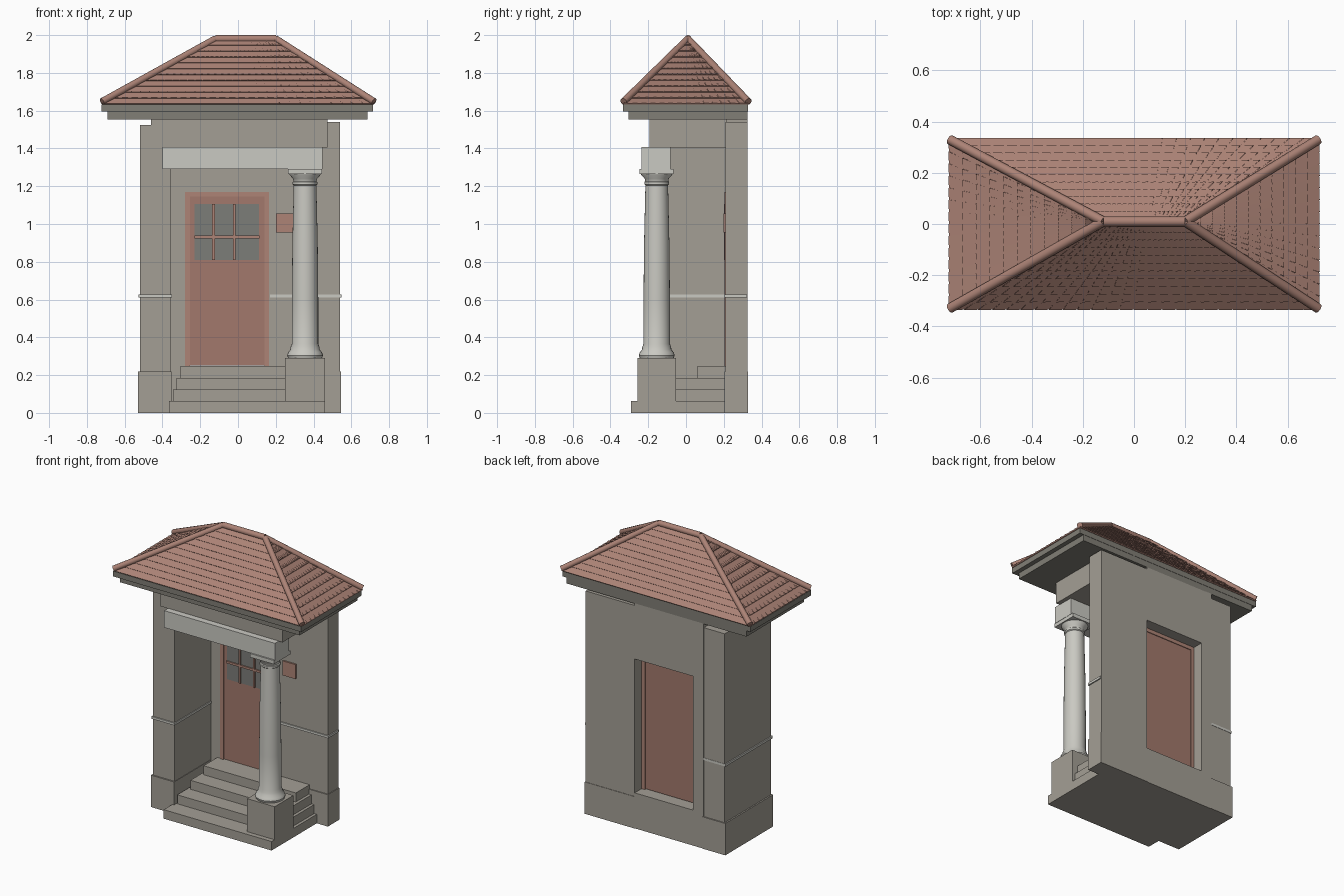
import bpy, bmesh, math
from mathutils import Vector

cube = bpy.data.objects.get("Cube")
if cube:
    bpy.data.objects.remove(cube, do_unlink=True)


def material(name, r, g, b):
    m = bpy.data.materials.new(name)
    m.use_nodes = True
    m.diffuse_color = (r, g, b, 1)
    m.node_tree.nodes["Principled BSDF"].inputs["Base Color"].default_value = (r, g, b, 1)
    return m


STONE = material("warm grey stone", .37, .345, .30)
TRIM = material("pale stone trim", .59, .585, .54)
EAVE = material("dark grey eaves", .22, .21, .18)
TILE = material("terracotta tile", .41, .225, .18)
DOOR = material("painted red wood", .36, .19, .15)
FRAME = material("light red frame", .42, .23, .18)
GLASS = material("grey glass", .20, .205, .19)


def finish(name, bm, mat):
    bmesh.ops.recalc_face_normals(bm, faces=bm.faces)
    mesh = bpy.data.meshes.new(name)
    bm.to_mesh(mesh)
    bm.free()
    mesh.materials.append(mat)
    ob = bpy.data.objects.new(name, mesh)
    bpy.context.collection.objects.link(ob)
    return ob


def smooth(ob):
    bpy.ops.object.select_all(action='DESELECT')
    ob.select_set(True)
    bpy.context.view_layer.objects.active = ob
    bpy.ops.object.shade_smooth_by_angle(angle=math.radians(35))


def box(name, x, y, z, mat):
    bm = bmesh.new()
    bmesh.ops.create_cube(bm, size=1)
    for v in bm.verts:
        for i, (lo, hi) in enumerate((x, y, z)):
            v.co[i] = lo if v.co[i] < 0 else hi
    return finish(name, bm, mat)


def rod(name, a, b, radius, mat):
    a, b = Vector(a), Vector(b)
    bm = bmesh.new()
    bmesh.ops.create_cone(bm, cap_ends=True, segments=12, radius1=radius,
                          radius2=radius, depth=(b - a).length)
    turn = (b - a).to_track_quat('Z', 'Y')
    for v in bm.verts:
        v.co = turn @ v.co + (a + b) / 2
    smooth(finish(name, bm, mat))


def lathe(name, centre, profile, mat, n=28):
    bm = bmesh.new()
    rings = [[bm.verts.new((centre[0] + r * math.cos(math.tau * k / n),
                            centre[1] + r * math.sin(math.tau * k / n), z))
              for k in range(n)] for r, z in profile]
    for lo, hi in zip(rings, rings[1:]):
        for k in range(n):
            bm.faces.new((lo[k], lo[k - 1], hi[k - 1], hi[k]))
    bm.faces.new(rings[0])
    bm.faces.new(rings[-1])
    smooth(finish(name, bm, mat))


# Back wall, built around the door opening
FRONT, BACK = .21, .325
DX, DZ = (-.28, .165), (.245, 1.17)
box("wall_beside_door_right", (-.36, DX[0]), (FRONT, BACK), (0, 1.555), STONE)
box("wall_beside_door_left", (DX[1], .54), (FRONT, BACK), (0, 1.54), STONE)
box("wall_above_door", DX, (FRONT, BACK), (DZ[1], 1.555), STONE)
box("wall_below_door", DX, (FRONT, BACK), (0, DZ[0]), STONE)

# Side wing, plinths and belt courses
box("side_wing", (-.52, -.355), (-.185, .32), (0, 1.525), STONE)
box("wing_plinth", (-.53, -.352), (-.195, .328), (0, .22), STONE)
box("wall_plinth", (.165, .545), (.203, .328), (0, .22), STONE)
box("wing_belt", (-.528, -.35), (-.193, .322), (.61, .626), TRIM)
box("wall_belt", (.17, .548), (.203, .322), (.61, .626), TRIM)

# Steps
for i, y in enumerate((-.29, -.17, -.055, .06)):
    inset = .02 * i
    box(f"step_{i + 1}", (-.365 + inset, .46 - inset), (y, .22),
        (.062 * i, .062 * (i + 1)), STONE)

# Door, frame and glazing
box("door_panel", (-.255, .14), (.212, .245), (.25, 1.15), DOOR)
for side, x in (("right", (DX[0], -.255)), ("left", (.14, DX[1]))):
    box(f"door_frame_{side}", x, (.205, .25), DZ, FRAME)
box("door_frame_top", (-.255, .14), (.205, .25), (1.145, 1.17), FRAME)
box("door_glass", (-.23, .11), (.208, .214), (.81, 1.105), GLASS)
for i, x in enumerate((-.13, -.02)):
    box(f"glazing_bar_{i + 1}", (x - .007, x + .007), (.2, .212), (.81, 1.105), FRAME)
box("glazing_crossbar", (-.23, .115), (.2, .212), (.923, .938), FRAME)
box("wall_plaque", (.2, .3), (.199, .212), (.955, 1.055), FRAME)

# Column on its pedestal
CX, CY = .355, -.155
box("pedestal", (.25, .46), (-.257, -.052), (.062, .29), STONE)
lathe("column", (CX, CY), [
    (.09, .29), (.095, .305), (.09, .32), (.078, .335), (.076, .35), (.07, .365),
    (.07, .6), (.067, .9), (.06, 1.205), (.066, 1.21), (.066, 1.222), (.061, 1.226),
    (.064, 1.24), (.082, 1.26), (.084, 1.27)], TRIM)
box("abacus", (CX - .09, CX + .09), (CY - .09, CY + .09), (1.266, 1.292), TRIM)

# Beam and entablature
box("porch_beam", (-.4, .447), (-.235, -.083), (1.29, 1.407), TRIM)
box("entablature", (-.46, .475), (-.192, .215), (1.405, 1.556), STONE)

# Eaves
box("lower_eave", (-.69, .685), (-.305, .325), (1.553, 1.595), EAVE)
box("upper_eave", (-.722, .716), (-.333, .327), (1.595, 1.632), EAVE)

# Hipped roof: solid core with lifted tiles laid in courses
X, Y, Z = .72, .33, 1.632
RA, RB = Vector((-.12, .01, 1.98)), Vector((.2, .01, 1.98))
corners = [Vector(c) for c in ((-X, -Y, Z), (X, -Y, Z), (X, Y, Z), (-X, Y, Z))]
tops = [RA, RB, RB, RA]
bm = bmesh.new()
base = [bm.verts.new(c) for c in corners]
a, b = bm.verts.new(RA), bm.verts.new(RB)
for f in ((base[0], base[1], b, a), (base[1], base[2], b),
          (base[2], base[3], a, b), (base[3], base[0], a), base):
    bm.faces.new(f)
finish("roof_core", bm, TILE)

COURSES = 11
for s, name in enumerate(("front", "left", "back", "right")):
    p, q, r, t = corners[s], corners[(s + 1) % 4], tops[(s + 1) % 4], tops[s]
    normal = (q - p).cross(t - p).normalized()
    columns = 14 if s % 2 else 26

    def spot(u, v, lift):
        return p.lerp(q, u).lerp(t.lerp(r, u), v) + normal * lift

    bm = bmesh.new()
    for i in range(COURSES):
        v0, v1 = i / COURSES * .98, (i + 1) / COURSES * .98
        for j in range(columns):
            u0, u1 = j / columns, (j + 1) / columns
            k0, k1 = (.011, .007) if s % 2 else (.009, .007)
            lo = [bm.verts.new(spot(u0, v0, k0)), bm.verts.new(spot(u1, v0, k1))]
            hi = [bm.verts.new(spot(u1, v1, .003)), bm.verts.new(spot(u0, v1, .003))]
            foot = [bm.verts.new(spot(u1, v0, 0)), bm.verts.new(spot(u0, v0, 0))]
            bm.faces.new(lo + hi)
            bm.faces.new(foot + lo)
    finish(f"{name}_roof_tiles", bm, TILE)

# Ridge and hip caps
rod("ridge_cap", RA, RB, .02, TILE)
for i, (c, top) in enumerate(zip(corners, tops)):
    rod(f"hip_cap_{i + 1}", c + Vector((0, 0, .016)), top, .019, TILE)
